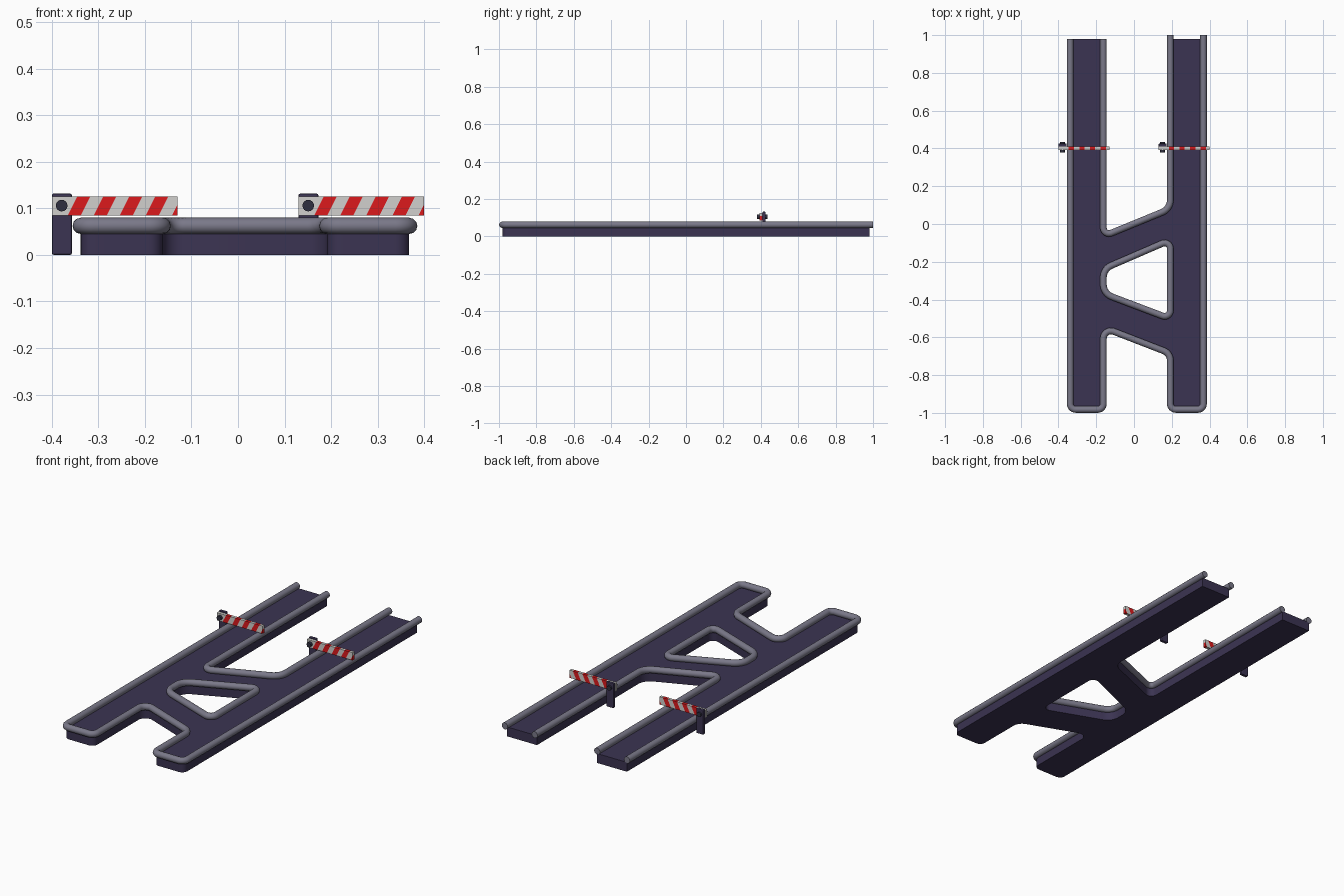
import bpy
import bmesh
from math import radians, sin, tan
from mathutils import Vector

cube = bpy.data.objects.get("Cube")
if cube:
    bpy.data.objects.remove(cube, do_unlink=True)


def material(name, rgb):
    m = bpy.data.materials.new(name)
    m.use_nodes = True
    m.diffuse_color = (*rgb, 1)
    m.node_tree.nodes["Principled BSDF"].inputs["Base Color"].default_value = (*rgb, 1)
    return m


PURPLE = material("dark purple", (0.044, 0.034, 0.085))
GREY = material("rail grey", (0.195, 0.19, 0.25))
WHITE = material("barrier white", (0.64, 0.63, 0.61))
RED = material("barrier red", (0.72, 0.01, 0.012))
STEEL = material("bolt steel", (0.028, 0.028, 0.05))


def add_mesh(name, bm, mats):
    me = bpy.data.meshes.new(name)
    bmesh.ops.recalc_face_normals(bm, faces=bm.faces)
    bm.to_mesh(me)
    bm.free()
    for m in mats:
        me.materials.append(m)
    ob = bpy.data.objects.new(name, me)
    bpy.context.collection.objects.link(ob)
    return ob


def smooth(ob):
    bpy.ops.object.select_all(action="DESELECT")
    ob.select_set(True)
    bpy.context.view_layer.objects.active = ob
    if ob.type == "CURVE":
        bpy.ops.object.convert(target="MESH")
    bpy.ops.object.shade_smooth_by_angle(angle=radians(40))


def fillet(corners, closed=False, steps=8):
    """Round each (x, y, radius) corner with a circular arc."""
    out = []
    n = len(corners)
    for i, (x, y, r) in enumerate(corners):
        p = Vector((x, y))
        if r == 0:
            out.append(p)
            continue
        a = (Vector(corners[i - 1][:2]) - p).normalized()
        b = (Vector(corners[(i + 1) % n][:2]) - p).normalized()
        half = a.angle(b) / 2
        reach = r / tan(half)
        centre = p + (a + b).normalized() * (r / sin(half))
        start = (p + a * reach - centre).normalized()
        end = (p + b * reach - centre).normalized()
        for k in range(steps + 1):
            out.append(centre + start.slerp(end, k / steps).normalized() * r)
    return out


# Lane edges and centre lines of the rails
L0, L1, R0, R1 = -0.338, -0.162, 0.192, 0.368
FRONT, BACK = -0.982, 0.98
RAIL_R, RAIL_Z, ROAD_Z = 0.0175, 0.0625, 0.05

outer = fillet([(L0, BACK, 0), (L0, FRONT, 0.03), (L1, FRONT, 0.03),
                (L1, -0.548, 0.04), (R0, -0.685, 0.055), (R0, FRONT, 0.03),
                (R1, FRONT, 0.03), (R1, BACK, 0)])
inner = fillet([(L1, BACK, 0), (L1, -0.065, 0.03), (R0, 0.08, 0.07), (R0, BACK, 0)])
hole = fillet([(L1, -0.238, 0.07), (R0, -0.085, 0.03),
               (R0, -0.502, 0.03), (L1, -0.368, 0.07)], closed=True)

# Road slab with a window between its two cross links
bm = bmesh.new()
for loop in (outer + inner[::-1], hole):
    vs = [bm.verts.new((p.x, p.y, 0)) for p in loop]
    for i, v in enumerate(vs):
        bm.edges.new((vs[i - 1], v))
bmesh.ops.triangle_fill(bm, edges=bm.edges[:], use_beauty=True)
ext = bmesh.ops.extrude_face_region(bm, geom=bm.faces[:])
for v in ext["geom"]:
    if isinstance(v, bmesh.types.BMVert):
        v.co.z = ROAD_Z
smooth(add_mesh("road_slab", bm, [PURPLE]))


# Round rails along every edge
def rail(name, path, closed=False):
    cu = bpy.data.curves.new(name, "CURVE")
    cu.dimensions = "3D"
    cu.bevel_depth = RAIL_R
    cu.bevel_resolution = 4
    cu.use_fill_caps = True
    sp = cu.splines.new("POLY")
    sp.points.add(len(path) - 1)
    for pt, p in zip(sp.points, path):
        pt.co = (p.x, p.y, RAIL_Z, 1)
    sp.use_cyclic_u = closed
    cu.materials.append(GREY)
    ob = bpy.data.objects.new(name, cu)
    bpy.context.collection.objects.link(ob)
    smooth(ob)


rail("outer_rail", outer[:-1] + [Vector((R1, 1.0))])
rail("inner_rail", inner[:-1] + [Vector((R0, 1.0))])
rail("window_rail", hole, closed=True)


def box(x0, x1, y0, y1, z0, z1):
    bm = bmesh.new()
    bmesh.ops.create_cube(bm, size=1)
    for v in bm.verts:
        v.co = (x1 if v.co.x > 0 else x0, y1 if v.co.y > 0 else y0,
                z1 if v.co.z > 0 else z0)
    return bm


# Barriers: post, bolt and a striped arm
def barrier(side, x):
    post = add_mesh(side + "_barrier_post",
                    box(x, x + 0.043, 0.409, 0.426, 0, 0.132), [PURPLE])
    bev = post.modifiers.new("soft edges", "BEVEL")
    bev.width = 0.004
    bev.segments = 2

    bm = bmesh.new()
    bmesh.ops.create_cone(bm, cap_ends=True, segments=16, radius1=0.0125,
                          radius2=0.0125, depth=0.055)
    bmesh.ops.rotate(bm, verts=bm.verts, matrix=Vector((0, 0, 1))
                     .rotation_difference(Vector((0, 1, 0))).to_matrix())
    bmesh.ops.translate(bm, verts=bm.verts, vec=(x + 0.021, 0.407, 0.106))
    smooth(add_mesh(side + "_barrier_bolt", bm, [STEEL]))

    z0, lean, first, pitch = 0.085, 0.5, x + 0.034, 0.028
    bm = box(x, x + 0.27, 0.393, 0.409, z0, 0.126)
    for k in range(9):
        bmesh.ops.bisect_plane(bm, geom=bm.verts[:] + bm.edges[:] + bm.faces[:],
                               plane_co=(first + k * pitch, 0, z0),
                               plane_no=(1, 0, -lean))
    for f in bm.faces:
        c = f.calc_center_median()
        band = (c.x - lean * (c.z - z0) - first) // pitch
        f.material_index = int(band >= 0 and band % 2 == 0)
    add_mesh(side + "_barrier_arm", bm, [WHITE, RED])


barrier("right", -0.40)
barrier("left", 0.13)
